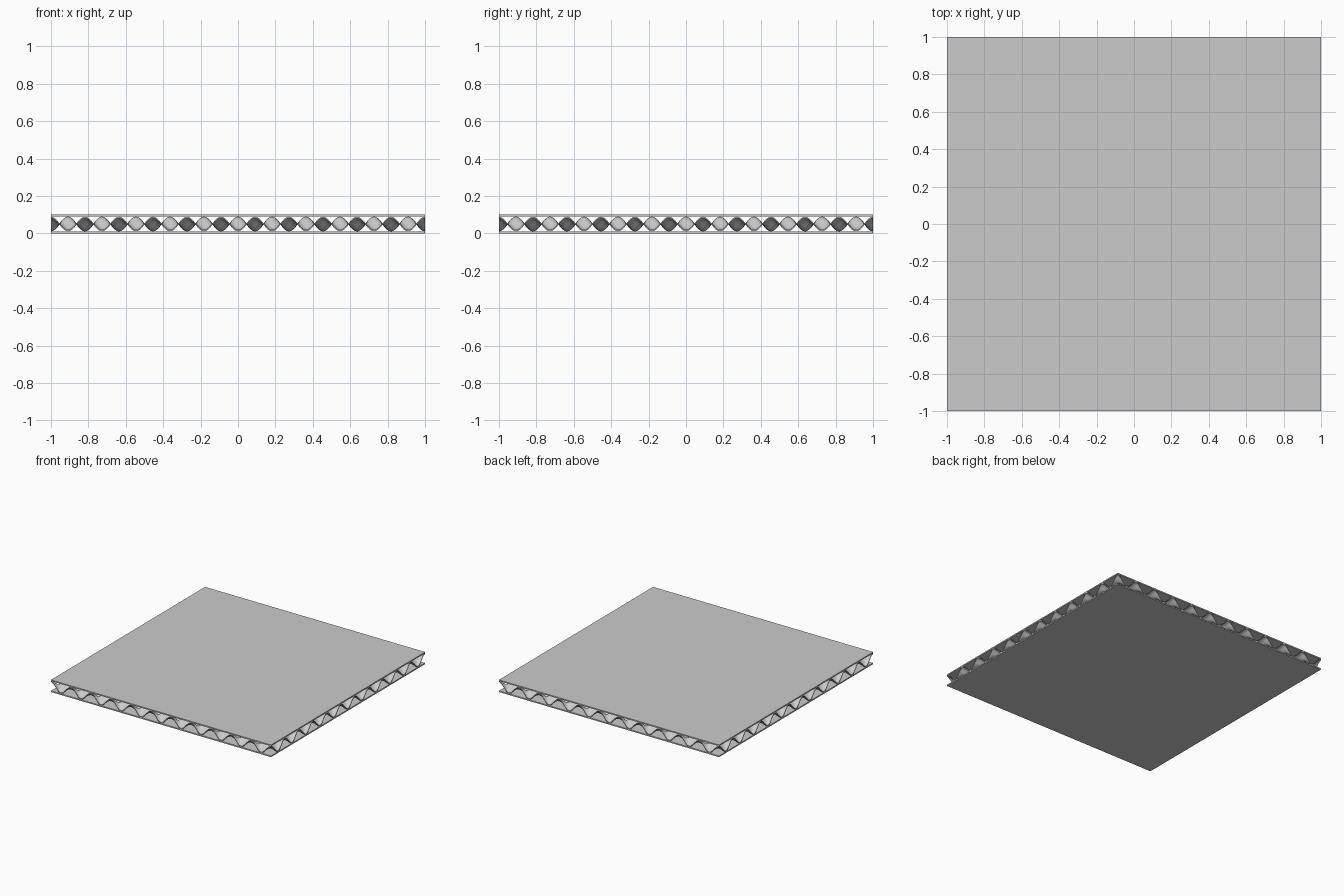
import bpy, bmesh, math

if "Cube" in bpy.data.objects:
    bpy.data.objects.remove(bpy.data.objects["Cube"])

N_WAVES = 11          # full waves per side
SEG = 12              # segments per wave
SKIN = 0.01           # face sheet thickness
WALL = 0.008          # core wall thickness
H = 0.10


def sheet(name, z0, z1):
    bm = bmesh.new()
    bmesh.ops.create_cube(bm, size=1)
    for v in bm.verts:
        v.co.x *= 2
        v.co.y *= 2
        v.co.z = z0 if v.co.z < 0 else z1
    finish(name, bm)


def finish(name, bm):
    bmesh.ops.recalc_face_normals(bm, faces=bm.faces)
    me = bpy.data.meshes.new(name)
    bm.to_mesh(me)
    bm.free()
    ob = bpy.data.objects.new(name, me)
    bpy.context.collection.objects.link(ob)
    return ob


# Flat face sheets
sheet("bottom_sheet", 0, SKIN)
sheet("top_sheet", H - SKIN, H)

# Egg-crate core: thin wavy double-curved wall between the sheets
n = N_WAVES * SEG
amp = (H - 2 * SKIN - WALL) / 2
k = N_WAVES * math.pi
bm = bmesh.new()
bmesh.ops.create_grid(bm, x_segments=n, y_segments=n, size=1)
for v in bm.verts:
    v.co.z = H / 2 - WALL / 2 + amp * math.cos(k * (v.co.x + 1)) * math.cos(k * (v.co.y + 1))
res = bmesh.ops.extrude_face_region(bm, geom=bm.faces[:], use_keep_orig=True)
for g in res["geom"]:
    if isinstance(g, bmesh.types.BMVert):
        g.co.z += WALL
core = finish("wavy_core", bm)
for p in core.data.polygons:
    p.use_smooth = True
bpy.context.view_layer.objects.active = core
core.select_set(True)
bpy.ops.object.shade_smooth_by_angle(angle=math.radians(40))
